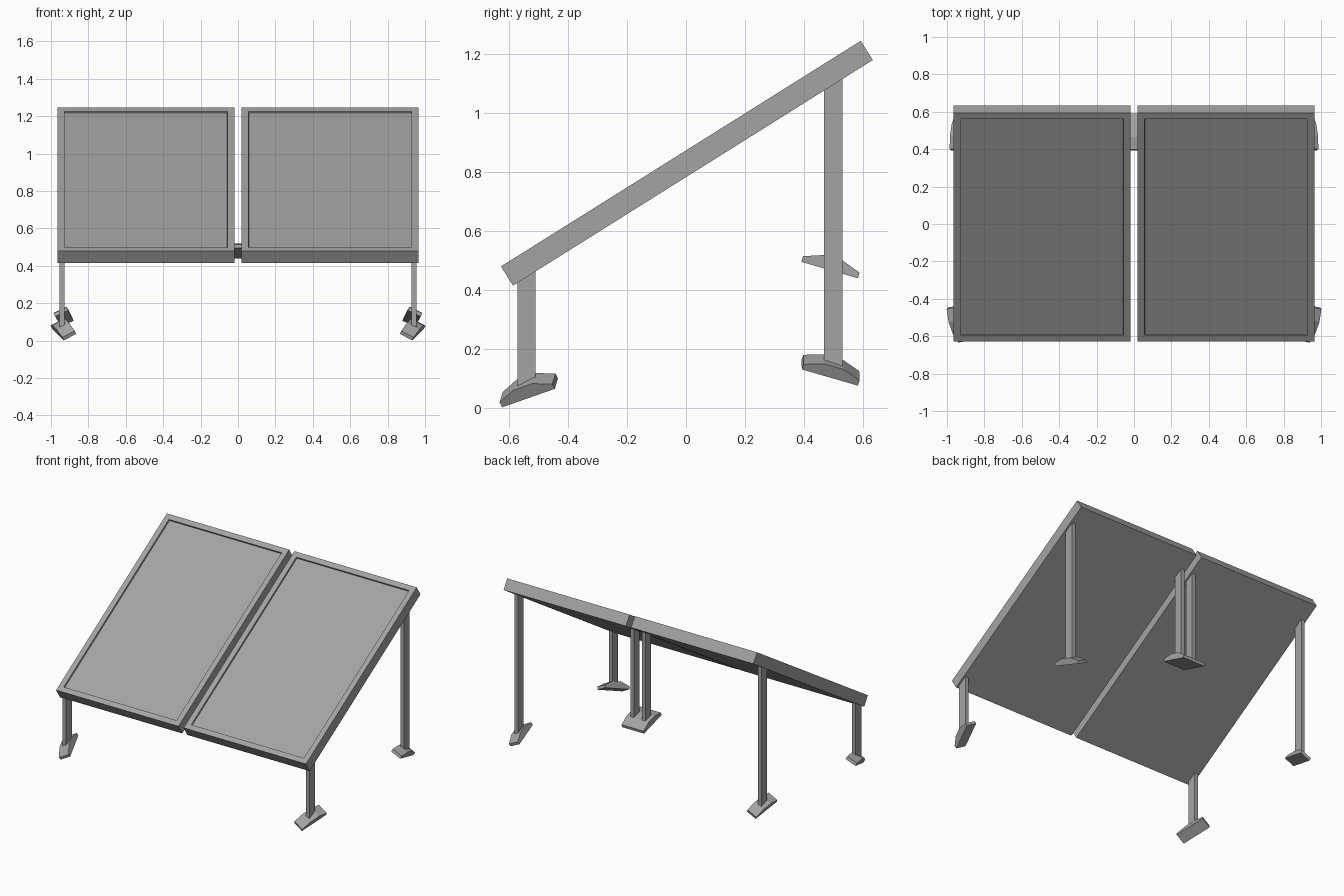
import bpy, bmesh, math
from mathutils import Matrix, Vector

if "Cube" in bpy.data.objects:
    bpy.data.objects.remove(bpy.data.objects["Cube"])

TILT = math.atan2(0.765, 1.22)
SLOPE = math.tan(TILT)
LENGTH, WIDTH, THICK = 1.443, 0.945, 0.077
CENTRE_Z = 0.83

grey = bpy.data.materials.new("dark_grey")
grey.diffuse_color = (0.37, 0.37, 0.37, 1)
grey.use_nodes = True
grey.node_tree.nodes["Principled BSDF"].inputs["Base Color"].default_value = grey.diffuse_color


def finish(name, bm):
    bmesh.ops.recalc_face_normals(bm, faces=bm.faces)
    mesh = bpy.data.meshes.new(name)
    bm.to_mesh(mesh)
    bm.free()
    mesh.materials.append(grey)
    ob = bpy.data.objects.new(name, mesh)
    bpy.context.collection.objects.link(ob)
    return ob


def box(bm, size, centre):
    mat = Matrix.Translation(centre) @ Matrix.Diagonal((*size, 1))
    return bmesh.ops.create_cube(bm, size=1, matrix=mat)["verts"]


def panel(side_name, s):
    # framed slab with a recessed face on top
    bm = bmesh.new()
    box(bm, (WIDTH, LENGTH, THICK), (0, 0, 0))
    top = max(bm.faces, key=lambda f: f.calc_center_median().z)
    bmesh.ops.inset_region(bm, faces=[top], thickness=0.037, depth=0,
                           use_even_offset=True)
    bmesh.ops.inset_region(bm, faces=[top], thickness=0.0005, depth=-0.012,
                           use_even_offset=True)
    ob = finish(side_name + "_panel", bm)
    ob.location = (s * (0.02 + WIDTH / 2), 0.003, CENTRE_Z)
    ob.rotation_euler.x = TILT


def leg(name, x, y, z0):
    # flat bar with its top cut to the slope of the panel
    bm = bmesh.new()
    verts = box(bm, (0.027, 0.062, 1), (x, y, z0 + 0.5))
    for v in verts:
        if v.co.z > z0 + 0.5:
            v.co.z = CENTRE_Z - THICK / 2 / math.cos(TILT) + SLOPE * v.co.y + 0.004
    finish(name, bm)


def foot(name, centre, along, across, width, peak):
    # faceted pad: profile runs along its length, extruded across
    l = Vector(along).normalized()
    w = Vector(across)
    w = (w - l * w.dot(l)).normalized()
    n = w.cross(l)
    if n.z < 0:
        n = -n
    profile = [(-0.1, 0), (0.1, 0), (0.1, 0.02), (0.035, peak),
               (-0.035, peak), (-0.1, 0.02)]
    bm = bmesh.new()
    rings = [[bm.verts.new(Vector(centre) + l * a + n * h + w * k * width / 2)
              for a, h in profile] for k in (-1, 1)]
    for r in rings:
        bm.faces.new(r)
    for i in range(len(profile)):
        j = (i + 1) % len(profile)
        bm.faces.new((rings[0][i], rings[0][j], rings[1][j], rings[1][i]))
    finish(name, bm)


for side, s in (("left", -1), ("right", 1)):
    panel(side, s)
    # short front leg
    leg(side + "_front_leg", s * 0.94, -0.542, 0.07)
    foot(side + "_front_foot", (s * 0.93, -0.53, 0.05),
         (s * 0.065, 0.185, 0.065), (s * 0.065, -0.01, -0.035), 0.076, 0.046)
    # tall rear leg
    leg(side + "_rear_leg", s * 0.94, 0.5, 0.14)
    foot(side + "_rear_foot", (s * 0.928, 0.488, 0.118),
         (s * -0.03, 0.19, -0.055), (s * 0.065, 0, -0.03), 0.076, 0.043)
    # rear leg beside the middle gap
    leg(side + "_middle_leg", s * 0.045, 0.5, 0.485)
    foot(side + "_middle_foot", (s * 0.0425, 0.488, 0.467),
         (0, 0.19, -0.055), (1, 0, 0), 0.085, 0.043)
